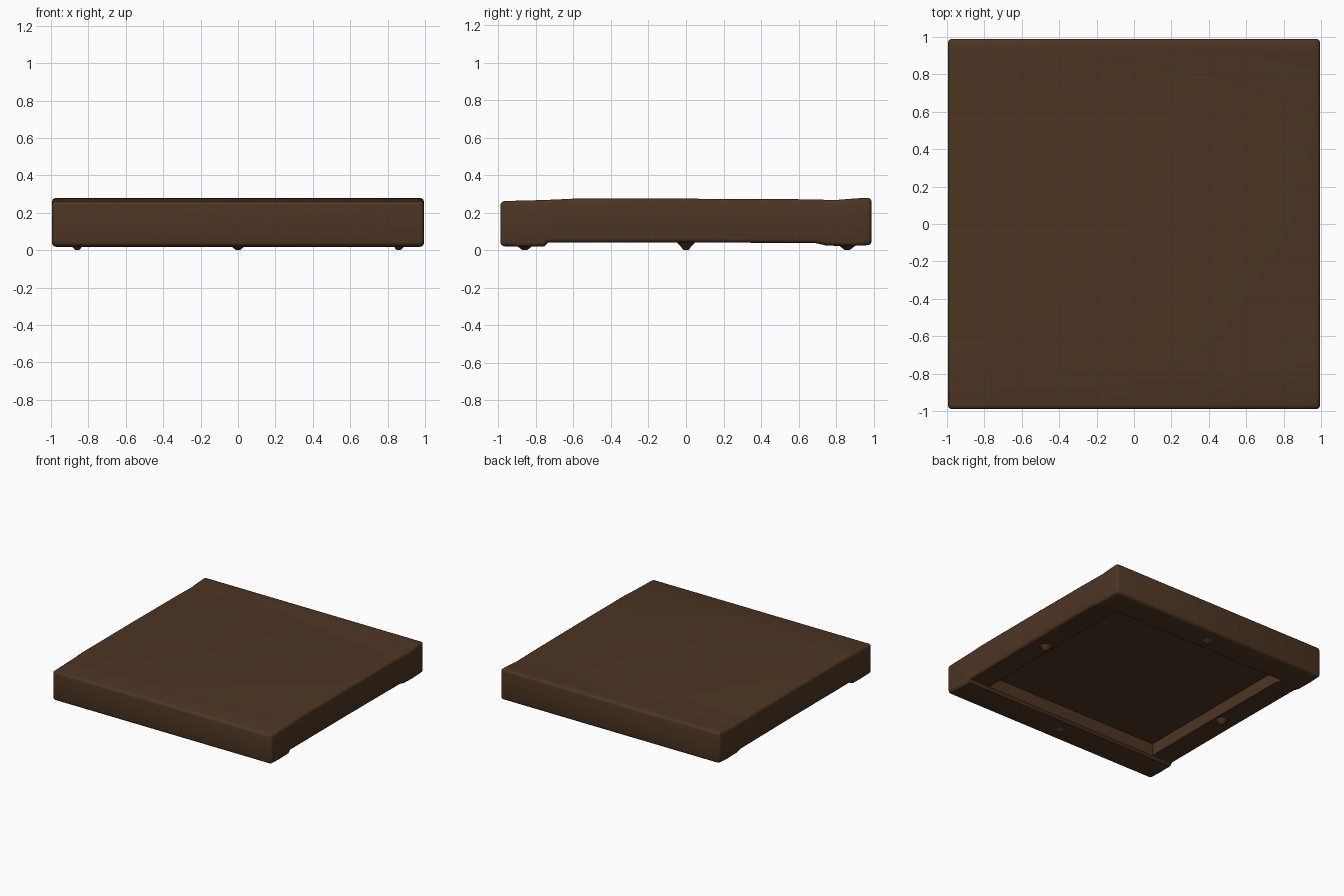
import bpy, bmesh, math

if "Cube" in bpy.data.objects:
    bpy.data.objects.remove(bpy.data.objects["Cube"])

wood = bpy.data.materials.new("dark_brown")
wood.diffuse_color = (0.074, 0.036, 0.017, 1)
wood.use_nodes = True
wood.node_tree.nodes["Principled BSDF"].inputs["Base Color"].default_value = wood.diffuse_color


def make_object(name, bm):
    bmesh.ops.recalc_face_normals(bm, faces=bm.faces)
    mesh = bpy.data.meshes.new(name)
    bm.to_mesh(mesh)
    bm.free()
    mesh.materials.append(wood)
    ob = bpy.data.objects.new(name, mesh)
    bpy.context.collection.objects.link(ob)
    return ob


def shade(ob):
    bpy.ops.object.select_all(action='DESELECT')
    ob.select_set(True)
    bpy.context.view_layer.objects.active = ob
    bpy.ops.object.shade_smooth_by_angle(angle=math.radians(40))


# Slab: slightly worn side profile (y, z) extruded across x
profile = [(-0.99, 0.022), (-0.87, 0.018), (-0.755, 0.02), (-0.735, 0.042),
           (0.0, 0.042), (0.69, 0.038), (0.75, 0.025), (0.86, 0.022), (0.99, 0.028),
           (0.99, 0.28), (0.91, 0.277), (0.8, 0.268), (0.6, 0.272), (0.0, 0.275),
           (-0.6, 0.275), (-0.75, 0.268), (-0.99, 0.262)]
bm = bmesh.new()
face = bm.faces.new([bm.verts.new((-0.995, y, z)) for y, z in profile])
side = bmesh.ops.extrude_face_region(bm, geom=[face])
for v in side["geom"]:
    if isinstance(v, bmesh.types.BMVert):
        v.co.x = 0.995
bmesh.ops.recalc_face_normals(bm, faces=bm.faces)

# Round the outer edges only, not the gentle bends
rim = [e for e in bm.edges if e.calc_face_angle(0) > math.radians(70)]
bmesh.ops.bevel(bm, geom=rim, offset=0.022, segments=3, profile=0.5,
                affect='EDGES', clamp_overlap=False)
slab = make_object("slab", bm)

# Hollow in the underside
bm = bmesh.new()
bmesh.ops.create_cube(bm, size=1)
for v in bm.verts:
    v.co.x *= 1.6
    v.co.y = v.co.y * 1.505 + 0.015
    v.co.z = 0.14 if v.co.z > 0 else -0.2
cutter = make_object("recess_cutter", bm)
cutter.hide_render = True
cutter.hide_viewport = True
cutter.display_type = 'WIRE'
cut = slab.modifiers.new("recess", 'BOOLEAN')
cut.operation = 'DIFFERENCE'
cut.solver = 'EXACT'
cut.object = cutter
shade(slab)

# Small worn nubs under the middle of each rail
for name, x, y, z in (("left_nub", -0.86, 0, 0.045), ("right_nub", 0.86, 0, 0.045),
                      ("front_nub", 0, -0.86, 0.03), ("back_nub", 0, 0.86, 0.03)):
    bm = bmesh.new()
    bmesh.ops.create_cone(bm, cap_ends=True, segments=10, radius1=0.012,
                          radius2=0.05, depth=z - 0.002)
    nub = make_object(name, bm)
    nub.location = (x, y, (z + 0.002) / 2 - 0.001)
    shade(nub)
